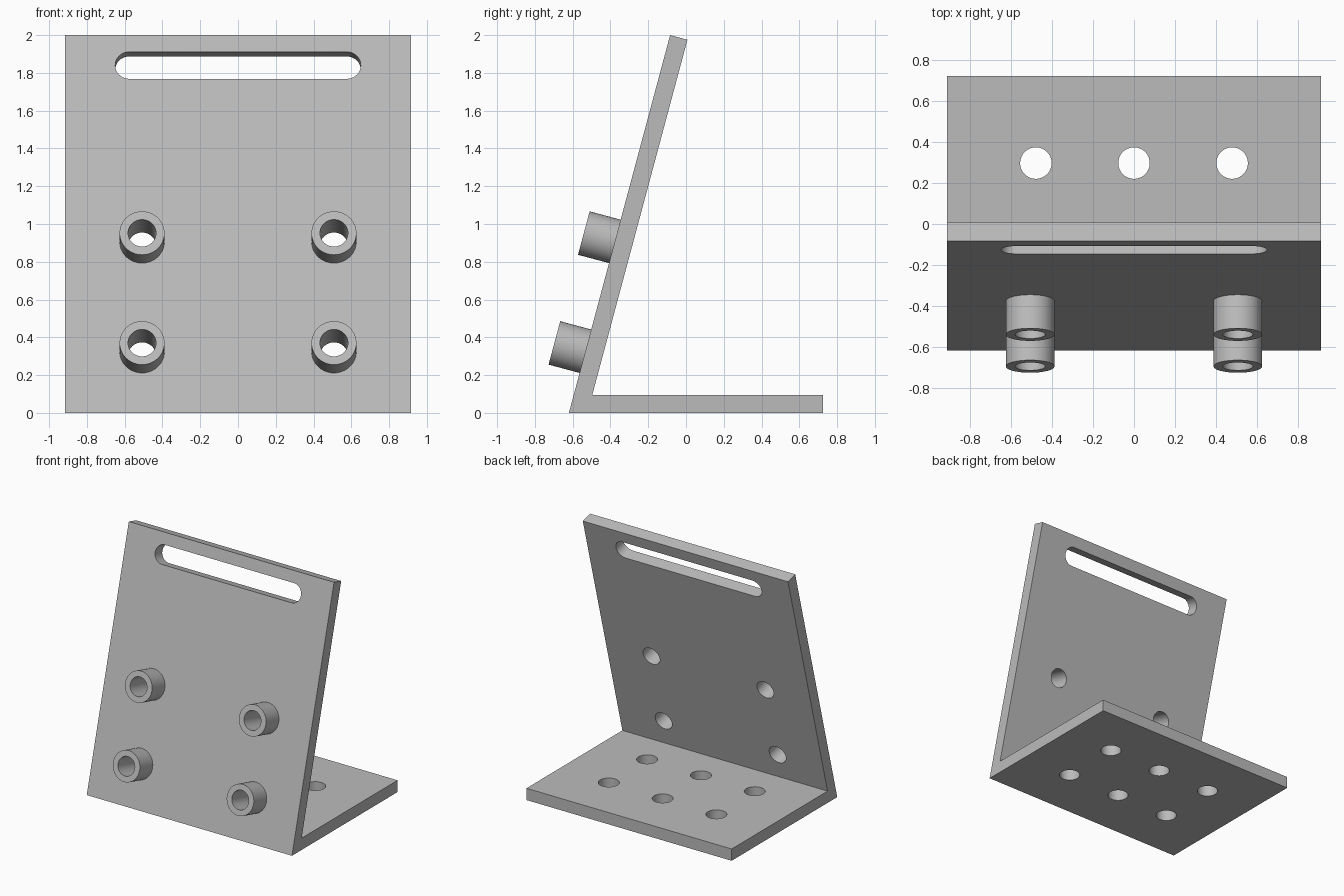
import bpy, bmesh, math
from mathutils import Matrix, Vector

cube = bpy.data.objects.get("Cube")
if cube:
    bpy.data.objects.remove(cube, do_unlink=True)

WIDTH, HEIGHT, THICK = 1.83, 2.0, 0.095
FRONT, BACK = -0.62, 0.725
LEAN = math.radians(15)
BORE, SEGMENTS = 0.074, 64

grey = bpy.data.materials.new("plain grey")
grey.use_nodes = True
grey.diffuse_color = (0.5, 0.5, 0.5, 1)
grey.node_tree.nodes["Principled BSDF"].inputs["Base Color"].default_value = (0.5, 0.5, 0.5, 1)

# Frame of the leaning plate: x across, y up the slope, z out of its front
plate = Matrix.Translation((0, FRONT, 0)) @ Matrix.Rotation(math.pi / 2 - LEAN, 4, "X")


def finish(name, bm):
    bmesh.ops.recalc_face_normals(bm, faces=bm.faces)
    mesh = bpy.data.meshes.new(name)
    bm.to_mesh(mesh)
    bm.free()
    mesh.materials.append(grey)
    obj = bpy.data.objects.new(name, mesh)
    bpy.context.collection.objects.link(obj)
    return obj


def prism(bm, points, direction):
    """Extrude a closed outline along a direction."""
    face = bm.faces.new([bm.verts.new(p) for p in points])
    new = bmesh.ops.extrude_face_region(bm, geom=[face])["geom"]
    verts = [v for v in new if isinstance(v, bmesh.types.BMVert)]
    bmesh.ops.translate(bm, verts=verts, vec=direction)


def rod(bm, frame, x, y, low, high, radius, stretch=0):
    """Round rod along the frame's z; stretch makes it a long slot shape."""
    points = []
    for side in (1, -1):
        for i in range(SEGMENTS // 2 + 1):
            a = math.pi * (i / (SEGMENTS // 2) - 0.5)
            if not stretch and i == SEGMENTS // 2:
                continue
            points.append(frame @ Vector((x + side * (stretch + radius * math.cos(a)),
                                          y + side * radius * math.sin(a), low)))
    prism(bm, points, frame.to_3x3() @ Vector((0, 0, high - low)))


def cut(obj, cutter):
    mod = obj.modifiers.new("holes", "BOOLEAN")
    mod.operation, mod.solver, mod.object = "DIFFERENCE", "EXACT", cutter
    bpy.ops.object.select_all(action="DESELECT")
    bpy.context.view_layer.objects.active = obj
    obj.select_set(True)
    bpy.ops.object.modifier_apply(modifier=mod.name)
    bpy.ops.object.shade_smooth_by_angle(angle=math.radians(30))


# Bent bracket: flat base and leaning plate in one profile
slope = math.tan(LEAN)
top_y = FRONT + HEIGHT * slope
inner_y = FRONT + THICK * slope + THICK / math.cos(LEAN)
profile = [(FRONT, 0), (BACK, 0), (BACK, THICK), (inner_y, THICK),
           (top_y + THICK * math.cos(LEAN), HEIGHT - THICK * math.sin(LEAN)),
           (top_y, HEIGHT)]
bm = bmesh.new()
prism(bm, [(-WIDTH / 2, y, z) for y, z in profile], (WIDTH, 0, 0))
bracket = finish("bracket", bm)

# Cutters for the bores, the top slot and the base holes
boss_spots = [(x, y) for x in (-0.508, 0.508) for y in (0.338, 0.94)]
bm = bmesh.new()
for x, y in boss_spots:
    rod(bm, plate, x, y, -0.2, 0.3, BORE)
rod(bm, plate, 0, 1.905, -0.2, 0.2, 0.074, stretch=0.576)
for x in (-0.48, 0, 0.48):
    for y in (-0.19, 0.298):
        rod(bm, Matrix.Identity(4), x, y, -0.1, 0.15, 0.077)
cutter = finish("hole_cutter", bm)
cutter.hide_render = True
cut(bracket, cutter)

# Four hollow bosses on the front of the leaning plate
for i, (x, y) in enumerate(boss_spots):
    bm = bmesh.new()
    rod(bm, plate, x, y, -0.005, 0.17, 0.119)
    boss = finish(f"boss_{i + 1}", bm)
    cut(boss, cutter)

bpy.data.objects.remove(cutter, do_unlink=True)
